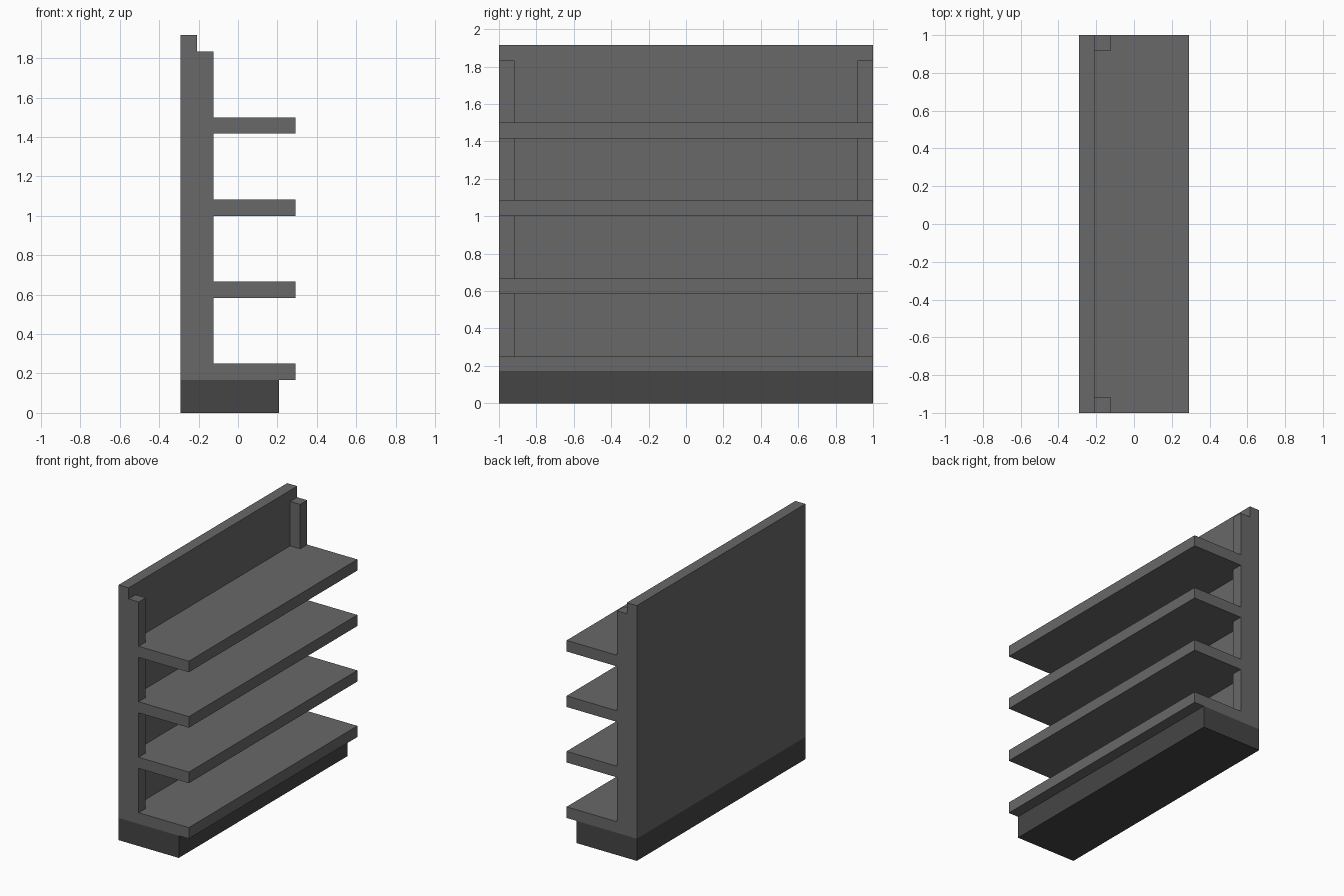
import bpy

cube = bpy.data.objects.get("Cube")
if cube:
    bpy.data.objects.remove(cube, do_unlink=True)

U = 1 / 12      # board thickness, the module of the whole unit
BACK = -3.5 * U  # x of the rear face


def material(name, value):
    mat = bpy.data.materials.new(name)
    mat.use_nodes = True
    color = (value, value, value, 1)
    mat.diffuse_color = color
    mat.node_tree.nodes["Principled BSDF"].inputs["Base Color"].default_value = color
    return mat


def box(name, x, y, z, mat):
    """Box from (low, high) ranges in modules; x is measured from the rear."""
    bpy.ops.mesh.primitive_cube_add(size=1)
    obj = bpy.context.object
    obj.name = name
    size = [(r[1] - r[0]) * U for r in (x, y, z)]
    mid = [(r[0] + r[1]) / 2 * U for r in (x, y, z)]
    mid[0] += BACK
    for v in obj.data.vertices:
        v.co = [c * s + m for c, s, m in zip(v.co, size, mid)]
    obj.data.materials.append(mat)
    return obj


grey = material("shelf grey", 0.138)
dark = material("plinth dark grey", 0.06)
FULL = (-12, 12)

# Recessed plinth and back panel
box("plinth", (0, 6), FULL, (0, 2), dark)
box("back_panel", (0, 1), FULL, (2, 23), grey)

# Four shelves, with a pair of corner uprights standing on each
levels = [2, 7, 12, 17]
tops = levels[1:] + [22]
for i, (low, top) in enumerate(zip(levels, tops), 1):
    box(f"shelf_{i}", (1, 7), FULL, (low, low + 1), grey)
    for side, y in (("right", (-12, -11)), ("left", (11, 12))):
        box(f"{side}_upright_{i}", (1, 2), y, (low + 1, top), grey)
